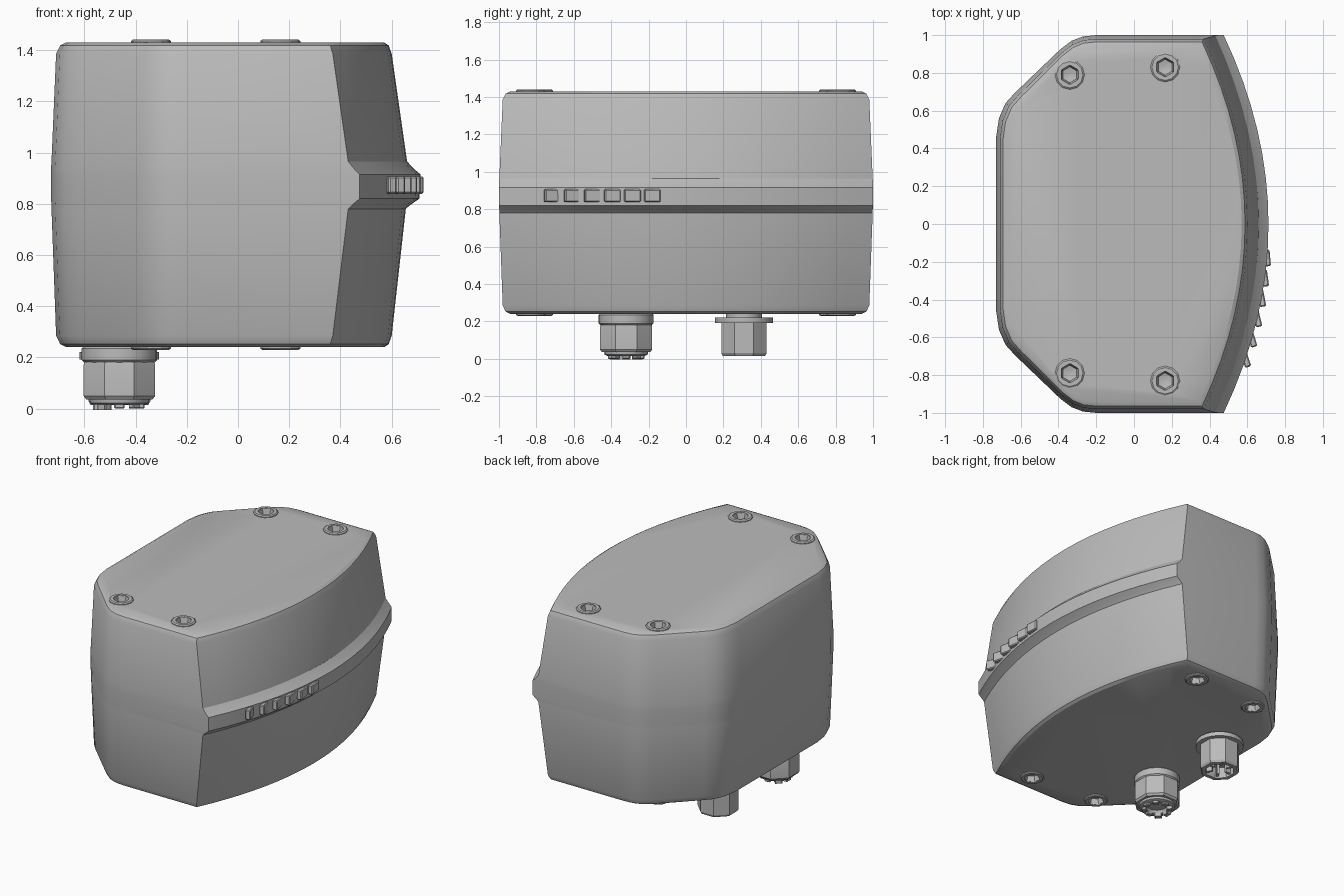
import bpy, bmesh
from math import cos, sin, pi, atan

if "Cube" in bpy.data.objects:
    bpy.data.objects.remove(bpy.data.objects["Cube"])

grey = bpy.data.materials.new("housing grey")
grey.use_nodes = True
grey.diffuse_color = (0.5, 0.5, 0.5, 1)
grey.node_tree.nodes["Principled BSDF"].inputs["Base Color"].default_value = grey.diffuse_color


def finish(bm, name, angle=0.5):
    bmesh.ops.recalc_face_normals(bm, faces=bm.faces)
    mesh = bpy.data.meshes.new(name)
    bm.to_mesh(mesh)
    bm.free()
    obj = bpy.data.objects.new(name, mesh)
    bpy.context.collection.objects.link(obj)
    mesh.materials.append(grey)
    shade(obj, angle)
    return obj


def shade(obj, angle):
    bpy.ops.object.select_all(action='DESELECT')
    obj.select_set(True)
    bpy.context.view_layer.objects.active = obj
    bpy.ops.object.shade_smooth_by_angle(angle=angle)


def loft(bm, rings, cap_start=True, cap_end=True):
    loops = [[bm.verts.new(p) for p in ring] for ring in rings]
    n = len(loops[0])
    for a, b in zip(loops, loops[1:]):
        for i in range(n):
            j = (i + 1) % n
            bm.faces.new((a[i], a[j], b[j], b[i]))
    if cap_start:
        bm.faces.new(loops[0])
    if cap_end:
        bm.faces.new(loops[-1])


def lathe(bm, profile, n, x, y, z, up=1, turn=0.0, caps=(True, True)):
    rings = [[(x + r * cos(turn + 2 * pi * i / n), y + r * sin(turn + 2 * pi * i / n), z + up * h)
              for i in range(n)] for r, h in profile]
    loft(bm, rings, *caps)


def box(bm, cx, cy, cz, sx, sy, sz, turn=0.0, bevel=0.0):
    geom = bmesh.ops.create_cube(bm, size=1)["verts"]
    for v in geom:
        px, py = v.co.x * sx, v.co.y * sy
        v.co = (cx + px * cos(turn) - py * sin(turn), cy + px * sin(turn) + py * cos(turn), cz + v.co.z * sz)
    if bevel:
        edges = list({e for v in geom for e in v.link_edges})
        bmesh.ops.bevel(bm, geom=edges, offset=bevel, segments=1, affect='EDGES')


# Housing: outline from the flat wall round the slanted corner, closed by a bowed face
CORNER = [(-.73, .46), (-.715, .56), (-.68, .64), (-.63, .695), (-.39, .925), (-.33, .97), (-.27, .993), (-.2, 1)]
BOW_STEPS = 8


def outline(z, inset, end_x, mid_x):
    half = [(-.2 + (x + .2) * (1 - inset / .53), y * (1 - inset)) for x, y in CORNER]
    reach = 1 - inset
    for i in range(BOW_STEPS):
        t = 1 - i / BOW_STEPS
        half.append((mid_x - (mid_x - end_x) * t * t, reach * t))
    other = [(x, -y) for x, y in reversed(half)]
    return [(x, y, z) for x, y in half + [(mid_x, 0)] + other]


# z, inset, bowed face at its ends, bowed face at its middle
LEVELS = [(.24, .06, .34, .57), (.252, .036, .36, .588), (.285, .02, .37, .6),
          (.78, .002, .43, .655), (.795, .002, .445, .672), (.82, 0, .475, .708),
          (.915, 0, .475, .712), (.935, 0, .455, .688), (.965, .002, .43, .66),
          (1.385, .02, .37, .6), (1.418, .036, .36, .588), (1.43, .06, .34, .57)]
bm = bmesh.new()
loft(bm, [outline(*level) for level in LEVELS])
housing = finish(bm, "housing")

# Screw holes cut into the top and bottom
SCREWS = [(x, s * y, z, up) for x, y in ((-.34, .79), (.165, .83)) for s in (-1, 1) for z, up in ((.24, -1), (1.43, 1))]
bm = bmesh.new()
for x, y, z, up in SCREWS:
    lathe(bm, [(.062, -.06), (.062, .05)], 12, x, y, z, up)
cutter = finish(bm, "screw_hole_cutter")
cutter.hide_render = True
cut = housing.modifiers.new("holes", 'BOOLEAN')
cut.object = cutter
cut.solver = 'EXACT'
bpy.context.view_layer.objects.active = housing
bpy.ops.object.modifier_apply(modifier=cut.name)
bpy.data.objects.remove(cutter)
shade(housing, 0.5)

# Screws: round collar with a hexagonal socket
bm = bmesh.new()
for x, y, z, up in SCREWS:
    lathe(bm, [(.078, -.004), (.078, .005), (.07, .011), (.05, .011), (.05, -.02)], 12, x, y, z, up, caps=(False, False))
    lathe(bm, [(.058, .008), (.052, .008), (.042, -.03), (.015, -.036)], 6, x, y, z, up, pi / 6, caps=(False, True))
finish(bm, "screws", 0.4)

# Row of buttons along the rib
bm = bmesh.new()
for i in range(6):
    y = -.715 + i * .107
    box(bm, .712 - .237 * y * y, y, .873, .034, .088, .068, atan(-.474 * y), .006)
finish(bm, "buttons", 0.3)

# Front connector: collar, eight-sided nut and a crown of teeth round an open bore
CX = -.463
bm = bmesh.new()
lathe(bm, [(.12, .26), (.147, .235), (.147, .19), (.135, .178)], 24, CX, -.32, 0)
finish(bm, "front_connector_collar")
bm = bmesh.new()
lathe(bm, [(.148, .182), (.151, .17), (.151, .05), (.14, .036), (.1, .036)], 8, CX, -.32, 0, turn=pi / 8)
finish(bm, "front_connector_nut", 0.3)
bm = bmesh.new()
lathe(bm, [(.118, .04), (.115, .022), (.1, .016), (.07, .016), (.06, .035)], 24, CX, -.32, 0, caps=(False, True))
for i in range(8):
    a = 2 * pi * i / 8
    box(bm, CX + .083 * cos(a), -.32 + .083 * sin(a), .015, .03, .04, .03, a, .004)
finish(bm, "front_connector_crown")

# Back connector: wide washer and eight-sided open socket with pins
bm = bmesh.new()
lathe(bm, [(.095, .26), (.095, .222), (.155, .222), (.155, .192), (.11, .192)], 24, CX, .31, 0)
finish(bm, "back_connector_washer")
bm = bmesh.new()
lathe(bm, [(.131, .195), (.131, .03), (.122, .015), (.095, .015), (.09, .09)], 8, CX, .31, 0, turn=pi / 8)
finish(bm, "back_connector_socket", 0.3)
bm = bmesh.new()
for i in range(6):
    a = 2 * pi * i / 6
    box(bm, CX + .068 * cos(a), .31 + .068 * sin(a), .06, .04, .016, .07, a)
finish(bm, "back_connector_pins")
